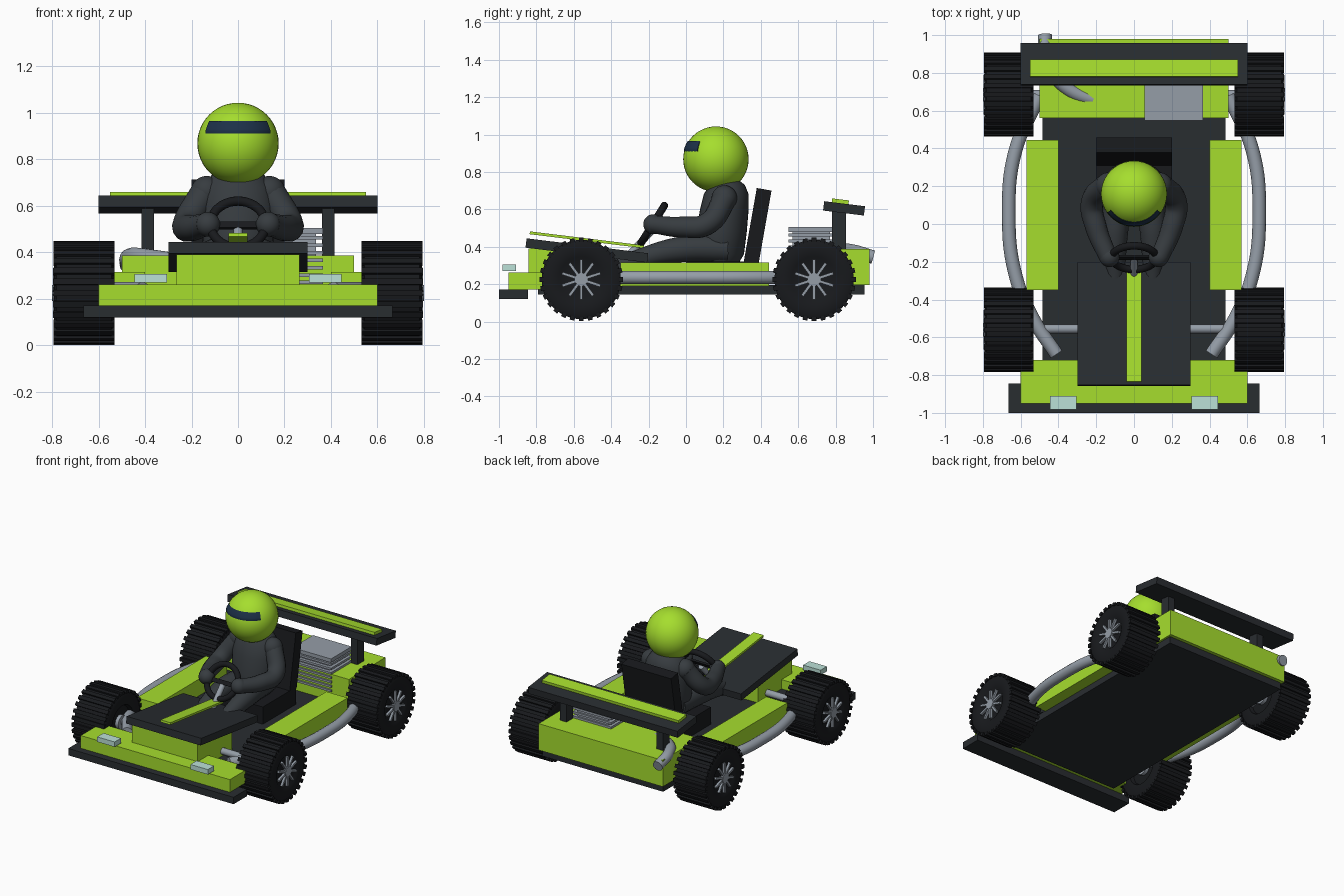
import bpy, bmesh
from math import sin, cos, pi, radians
from mathutils import Matrix, Vector

if "Cube" in bpy.data.objects:
    bpy.data.objects.remove(bpy.data.objects["Cube"])


def material(name, r, g, b):
    m = bpy.data.materials.new(name)
    m.diffuse_color = (r, g, b, 1)
    m.use_nodes = True
    m.node_tree.nodes["Principled BSDF"].inputs["Base Color"].default_value = m.diffuse_color
    return m


GREEN = material("green_paint", 0.38, 0.73, 0.027)
DARK = material("dark_panel", 0.022, 0.026, 0.03)
RUBBER = material("rubber", 0.009, 0.010, 0.012)
SUIT = material("suit", 0.038, 0.045, 0.051)
METAL = material("metal", 0.30, 0.34, 0.39)
VISOR = material("visor", 0.012, 0.03, 0.065)
LAMP = material("lamp", 0.5, 0.75, 0.68)


def finish(name, bm, mat, smooth=False):
    bmesh.ops.recalc_face_normals(bm, faces=bm.faces[:])
    me = bpy.data.meshes.new(name)
    bm.to_mesh(me)
    bm.free()
    ob = bpy.data.objects.new(name, me)
    bpy.context.collection.objects.link(ob)
    me.materials.append(mat)
    if smooth:
        shade(ob)
    return ob


def shade(ob):
    bpy.ops.object.select_all(action='DESELECT')
    ob.select_set(True)
    bpy.context.view_layer.objects.active = ob
    bpy.ops.object.shade_smooth_by_angle(angle=radians(40))


def blocks(name, mats, mat):
    bm = bmesh.new()
    for m in mats:
        bmesh.ops.create_cube(bm, size=1, matrix=m)
    return finish(name, bm, mat)


def cube(loc, size, tilt=0):
    return (Matrix.Translation(loc) @ Matrix.Rotation(radians(tilt), 4, 'X')
            @ Matrix.Diagonal((*size, 1)))


def box(name, x, y, z, mat):
    """Box from (min, max) ranges."""
    r = (x, y, z)
    return blocks(name, [cube([(a + b) / 2 for a, b in r], [b - a for a, b in r])], mat)


def slab(name, loc, size, tilt, mat):
    return blocks(name, [cube(loc, size, tilt)], mat)


def loft(name, rings, mat):
    bm = bmesh.new()
    rows = [[bm.verts.new(p) for p in ring] for ring in rings]
    n = len(rows[0])
    for a, b in zip(rows, rows[1:]):
        for i in range(n):
            bm.faces.new((a[i], a[(i + 1) % n], b[(i + 1) % n], b[i]))
    bm.faces.new(rows[0])
    bm.faces.new(rows[-1])
    return finish(name, bm, mat, True)


def tube(name, pts, radius, mat, taper=None):
    cu = bpy.data.curves.new(name, 'CURVE')
    cu.dimensions = '3D'
    cu.bevel_depth, cu.bevel_resolution = radius, 5
    cu.use_fill_caps = True
    sp = cu.splines.new('BEZIER')
    sp.bezier_points.add(len(pts) - 1)
    for i, (bp, p) in enumerate(zip(sp.bezier_points, pts)):
        bp.co = p
        bp.handle_left_type = bp.handle_right_type = 'AUTO'
        bp.radius = taper[i] if taper else 1
    ob = bpy.data.objects.new(name, cu)
    bpy.context.collection.objects.link(ob)
    cu.materials.append(mat)
    bpy.ops.object.select_all(action='DESELECT')
    ob.select_set(True)
    bpy.context.view_layer.objects.active = ob
    bpy.ops.object.convert(target='MESH')
    shade(bpy.context.view_layer.objects.active)


def ball(name, loc, r, mat):
    bm = bmesh.new()
    bmesh.ops.create_uvsphere(bm, u_segments=40, v_segments=24, radius=r,
                              matrix=Matrix.Translation(loc))
    finish(name, bm, mat, True)


# Chassis and bodywork
box("floor_pan", (-.485, .485), (-.79, .955), (.145, .195), DARK)
box("front_splitter", (-.665, .665), (-1, -.845), (.12, .17), DARK)
box("front_bumper", (-.6, .6), (-.95, -.72), (.17, .262), GREEN)
box("nose_box", (-.265, .265), (-.842, -.45), (.19, .39), GREEN)
slab("nose_cover", (0, -.53, .38), (.6, .655, .05), -7, DARK)
slab("nose_stripe", (0, -.53, .437), (.08, .615, .015), -7, GREEN)
box("rear_body", (-.5, .5), (.56, .98), (.195, .387), GREEN)

# Rear wing
slab("rear_wing", (0, .845, .605), (1.2, .22, .05), -7, DARK)
slab("wing_stripe", (0, .825, .642), (1.1, .09, .022), -7, GREEN)

# Finned engine
box("engine_core", (.085, .335), (.57, .77), (.2, .49), METAL)
blocks("engine_fins", [cube((.21, .665, .27 + i * .032), (.31, .235, .015))
                       for i in range(7)], METAL)
box("engine_head", (.055, .365), (.547, .783), (.478, .505), METAL)

# Exhaust
tube("exhaust", [(-.1, .62, .33), (-.37, .73, .375), (-.465, .87, .38), (-.472, 1, .345)],
     .037, METAL)

# Axles
for name, y in (("front_axle", -.555), ("rear_axle", .685)):
    tube(name, [(-.56, y, .23), (.56, y, .23)], .024, METAL)


def wheel(name, s, y):
    c = Vector((s * .662, y, .225))
    n = 48
    profile = [(-.1, .04), (-.1, .112), (-.125, .122), (-.13, .188), (-.118, .212),
               (.118, .212), (.13, .188), (.125, .122), (.118, .112), (.118, .04)]
    loft(name + "_tyre", [[c + Vector((s * x, r * cos(2 * pi * i / n), r * sin(2 * pi * i / n)))
                           for i in range(n)] for x, r in profile], RUBBER)

    def radial(k, count, x, r, size):
        return (Matrix.Translation(c) @ Matrix.Rotation(2 * pi * k / count, 4, 'X')
                @ cube((s * x, 0, r), size))
    blocks(name + "_tread", [radial(k, 28, 0, .212, (.262, .026, .022)) for k in range(28)], RUBBER)
    blocks(name + "_spokes", [radial(k, 10, .124, .062, (.02, .015, .09)) for k in range(10)], METAL)
    tube(name + "_hub", [c + Vector((s * .1, 0, 0)), c + Vector((s * .138, 0, 0))], .036, METAL)
    tube(name + "_flange", [c - Vector((s * .125, 0, 0)), c - Vector((s * .09, 0, 0))], .05, METAL)


# Parts on both sides
for side, s in (("left", -1), ("right", 1)):
    def rng(a, b):
        return tuple(sorted((s * a, s * b)))
    wheel(side + "_front", s, -.56)
    wheel(side + "_rear", s, .685)
    box(side + "_side_pod", rng(.4, .57), (-.35, .445), (.19, .316), GREEN)
    box(side + "_headlight", rng(.305, .445), (-.982, -.91), (.27, .306), LAMP)
    box(side + "_wing_post", rng(.362, .415), (.78, .855), (.38, .6), DARK)
    tube(side + "_side_bar", [(s * x, y, .236) for x, y in
                              ((.41, -.69), (.535, -.5), (.63, -.26), (.663, .05), (.63, .38), (.5, .68))],
         .036, METAL)
    # Driver limbs
    tube(side + "_arm", [(s * .14, .21, .66), (s * .222, .11, .52), (s * .2, -.02, .505),
                         (s * .135, -.18, .52)], .06, SUIT, (1.05, 1, .95, .8))
    ball(side + "_shoulder", (s * .135, .205, .66), .068, SUIT)
    ball(side + "_glove", (s * .13, -.175, .52), .053, SUIT)
    tube(side + "_leg", [(s * .08, .22, .39), (s * .1, -.03, .385), (s * .1, -.25, .335),
                         (s * .1, -.42, .27)], .07, SUIT, (1.05, 1, .75, .65))

# Seat
slab("seat_back", (0, .383, .51), (.4, .08, .4), -10, RUBBER)
box("seat_base", (-.2, .2), (0, .38), (.19, .32), RUBBER)

# Driver torso: (z, centre y, half width, half depth)
sections = [(.31, .18, .11, .1), (.36, .18, .145, .13), (.48, .19, .155, .135),
            (.6, .205, .165, .13), (.68, .215, .15, .12), (.73, .22, .115, .095), (.77, .21, .06, .055)]
loft("torso", [[(w * cos(a * pi / 16), y + d * sin(a * pi / 16), z) for a in range(32)]
               for z, y, w, d in sections], SUIT)

# Helmet and wrap-round visor
HEAD = Vector((0, .16, .868))
ball("helmet", HEAD, .175, GREEN)
bm = bmesh.new()
bmesh.ops.create_grid(bm, x_segments=24, y_segments=10, size=1)
for v in bm.verts:
    az, el = radians(55) * v.co.x, radians(9.5 + 21 * v.co.y)
    v.co = HEAD + .172 * Vector((sin(az) * cos(el), -cos(az) * cos(el), sin(el)))
bmesh.ops.solidify(bm, geom=bm.faces[:], thickness=-.007)
for v in bm.verts:  # keep both skins concentric with the helmet
    d = v.co - HEAD
    v.co = HEAD + d.normalized() * (.179 if d.length > .1735 else .17)
finish("visor", bm, VISOR, True)

# Steering wheel and column
bpy.ops.mesh.primitive_torus_add(location=(0, -.178, .52), rotation=(radians(58), 0, 0),
                                 major_radius=.118, minor_radius=.02,
                                 major_segments=40, minor_segments=12)
rim = bpy.context.object
rim.name = "steering_wheel"
rim.data.materials.append(RUBBER)
shade(rim)
slab("steering_spoke", (0, -.178, .515), (.23, .014, .03), -32, RUBBER)
tube("steering_column", [(0, -.3, .36), (0, -.175, .495)], .02, METAL)
